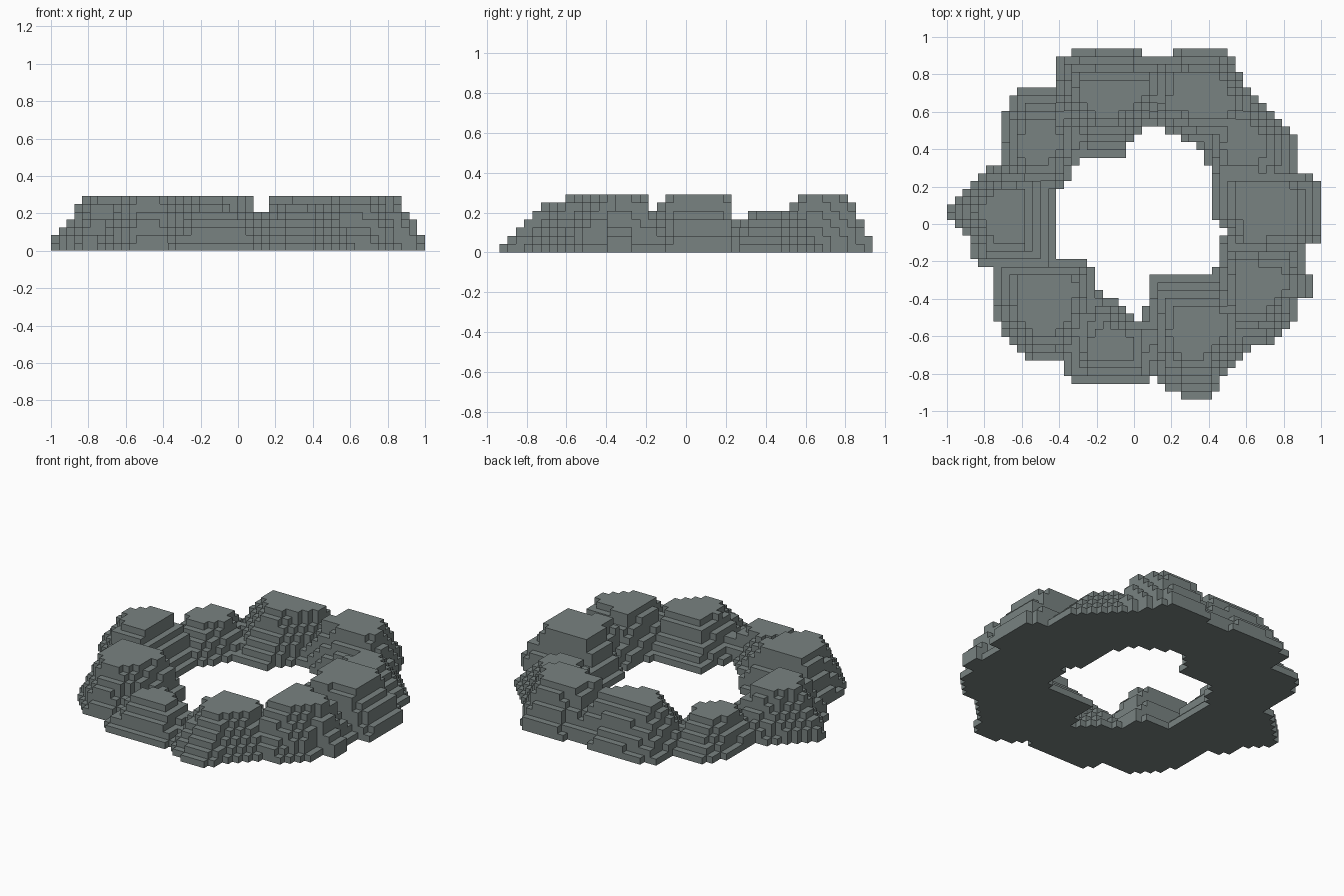
import bpy, bmesh

if "Cube" in bpy.data.objects:
    bpy.data.objects.remove(bpy.data.objects["Cube"])

S = 2 / 48                      # cube size
NX, NY = 48, 45
X0, Y0 = -1.0, -NY * S / 2
cells = {}                      # (i, j, k) -> rock name
names = []


def inside(x, y, poly):
    hit = False
    for (ax, ay), (bx, by) in zip(poly, poly[1:] + poly[:1]):
        if (ay > y) != (by > y) and x < ax + (y - ay) * (bx - ax) / (by - ay):
            hit = not hit
    return hit


def rock(name, layers, base, top):
    """Stepped boulder: base outline shrinks layer by layer to the top bounds (x0, x1, y0, y1)."""
    names.append(name)
    xs, ys = [p[0] for p in base], [p[1] for p in base]
    bx0, bx1, by0, by1 = min(xs), max(xs), min(ys), max(ys)
    for k in range(layers):
        t = k / (layers - 1)
        poly = []
        for x, y in base:
            u, v = (x - bx0) / (bx1 - bx0), (y - by0) / (by1 - by0)
            tx, ty = top[0] + u * (top[1] - top[0]), top[2] + v * (top[3] - top[2])
            poly.append((x + (tx - x) * t, y + (ty - y) * t))
        for i in range(NX):
            for j in range(NY):
                if inside(X0 + (i + .5) * S, Y0 + (j + .5) * S, poly):
                    cells.setdefault((i, j, k), name)


# Ring of boulders, clockwise from the back
rock("rock_back_left", 7, [(-.39, .9), (-.19, .95), (.02, .95), (.03, .9), (.2, .9), (.2, .7),
     (-.06, .37), (-.27, .37), (-.46, .65)], (-.31, .07, .57, .79))
rock("rock_back_right", 7, [(.1, .9), (.22, .9), (.23, .95), (.5, .95), (.58, .8), (.66, .63),
     (.6, .42), (.33, .42), (.06, .54)], (.18, .54, .57, .82))
rock("rock_right_back", 5, [(.55, .73), (.62, .7), (.83, .52), (.88, .42), (.88, .3),
     (.8, .2), (.43, .22), (.35, .42)], (.47, .71, .32, .58))
rock("rock_right", 7, [(.43, .29), (.95, .29), (.96, .25), (1.01, .25), (1.01, -.05), (.95, -.12),
     (.47, -.14), (.5, -.02), (.43, .04)], (.55, .87, -.09, .21))
rock("rock_right_front", 7, [(.47, -.06), (.9, -.1), (.91, -.25), (.96, -.25), (.96, -.4),
     (.87, -.42), (.85, -.54), (.7, -.66), (.5, -.68), (.42, -.5), (.43, -.28)],
     (.53, .83, -.49, -.2))
rock("rock_front_right", 6, [(.1, -.28), (.5, -.28), (.62, -.4), (.64, -.66), (.5, -.8),
     (.4, -.94), (.27, -.94), (.12, -.84), (.04, -.65), (.06, -.45)], (.18, .49, -.74, -.44))
rock("rock_front", 5, [(-.2, -.35), (-.06, -.44), (-.02, -.5), (.06, -.5), (.14, -.55), (.1, -.86),
     (-.31, -.86), (-.38, -.77), (-.36, -.5)], (-.24, .02, -.74, -.52))
rock("rock_left_front", 7, [(-.75, -.2), (-.27, -.2), (-.19, -.25), (-.19, -.4), (-.25, -.6),
     (-.38, -.74), (-.55, -.74), (-.7, -.6), (-.75, -.45)], (-.63, -.31, -.6, -.28))
rock("rock_left", 7, [(-1.01, .09), (-.9, .2), (-.79, .29), (-.68, .34), (-.43, .3), (-.43, -.24),
     (-.83, -.24), (-.88, -.1), (-1.01, .05)], (-.83, -.59, -.12, .2))
rock("rock_left_back", 5, [(-.71, .57), (-.64, .69), (-.57, .75), (-.4, .74), (-.27, .5),
     (-.27, .4), (-.35, .25), (-.43, .15), (-.6, .15), (-.72, .3)], (-.61, -.39, .3, .58))

# Cube sides: direction and corner offsets
SIDES = [((1, 0, 0), [(1, 0, 0), (1, 1, 0), (1, 1, 1), (1, 0, 1)]),
         ((-1, 0, 0), [(0, 0, 0), (0, 0, 1), (0, 1, 1), (0, 1, 0)]),
         ((0, 1, 0), [(0, 1, 0), (0, 1, 1), (1, 1, 1), (1, 1, 0)]),
         ((0, -1, 0), [(0, 0, 0), (1, 0, 0), (1, 0, 1), (0, 0, 1)]),
         ((0, 0, 1), [(0, 0, 1), (1, 0, 1), (1, 1, 1), (0, 1, 1)]),
         ((0, 0, -1), [(0, 0, 0), (0, 1, 0), (1, 1, 0), (1, 0, 0)])]

stone = bpy.data.materials.new("stone")
stone.diffuse_color = (.19, .225, .22, 1)
stone.use_nodes = True
stone.node_tree.nodes["Principled BSDF"].inputs["Base Color"].default_value = stone.diffuse_color

# One mesh per boulder, only exposed cube sides
for name in names:
    bm = bmesh.new()
    verts = {}
    for (i, j, k), owner in cells.items():
        if owner != name:
            continue
        for (dx, dy, dz), corners in SIDES:
            if (i + dx, j + dy, k + dz) in cells:
                continue
            face = []
            for a, b, c in corners:
                key = (i + a, j + b, k + c)
                if key not in verts:
                    verts[key] = bm.verts.new((X0 + key[0] * S, Y0 + key[1] * S, key[2] * S))
                face.append(verts[key])
            bm.faces.new(face)
    # Join flat regions into clean terraces
    bmesh.ops.dissolve_limit(bm, angle_limit=.01, verts=bm.verts[:], edges=bm.edges[:])
    mesh = bpy.data.meshes.new(name)
    bm.to_mesh(mesh)
    bm.free()
    mesh.materials.append(stone)
    bpy.context.collection.objects.link(bpy.data.objects.new(name, mesh))
